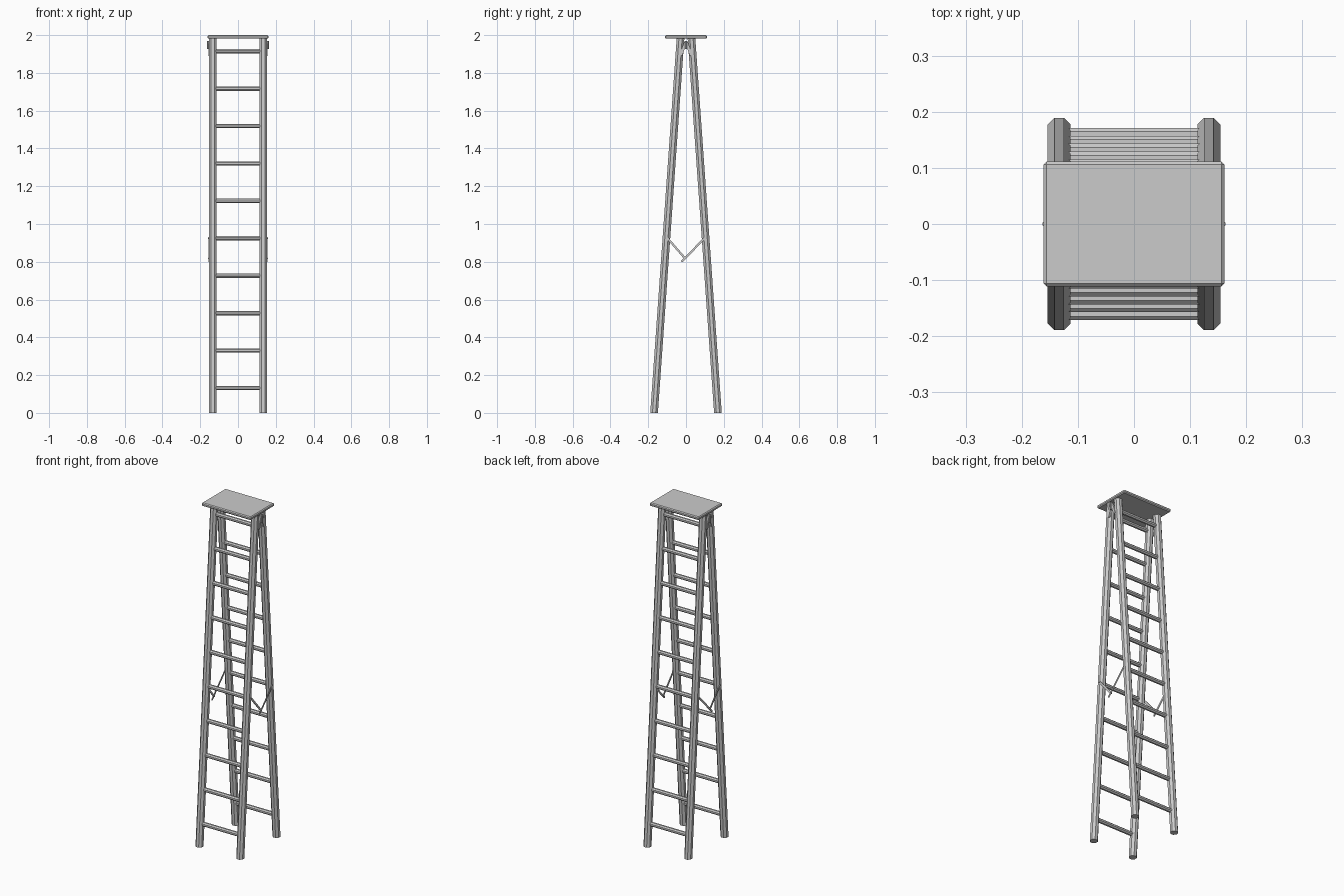
import bpy, bmesh, math
from mathutils import Vector

if "Cube" in bpy.data.objects:
    bpy.data.objects.remove(bpy.data.objects["Cube"])

H = 1.983            # rail height under the top board
FOOT, HEAD = 0.169, 0.029   # rail centre y at the floor and at the top
RAIL_X = 0.1335


def rail_y(z):
    return FOOT + (HEAD - FOOT) * z / H


def finish(bm, name):
    bmesh.ops.recalc_face_normals(bm, faces=bm.faces)
    me = bpy.data.meshes.new(name)
    bm.to_mesh(me)
    bm.free()
    ob = bpy.data.objects.new(name, me)
    bpy.context.collection.objects.link(ob)
    return ob


def loft(name, lower, upper):
    """Closed prism between two matching point rings."""
    bm = bmesh.new()
    a = [bm.verts.new(p) for p in lower]
    b = [bm.verts.new(p) for p in upper]
    n = len(a)
    for i in range(n):
        j = (i + 1) % n
        bm.faces.new((a[i], a[j], b[j], b[i]))
    bm.faces.new(a[::-1])
    bm.faces.new(b)
    return finish(bm, name)


def octagon(flat):
    """Octagon corners with the given half width across flats."""
    r = flat / math.cos(math.pi / 8)
    return [(r * math.cos(math.pi / 8 + k * math.pi / 4),
             r * math.sin(math.pi / 8 + k * math.pi / 4)) for k in range(8)]


def strip(name, p, q, width, x0, x1):
    """Flat bar between two (y, z) points, spanning x0 to x1."""
    p, q = Vector(p), Vector(q)
    d = (q - p).normalized() * width / 2
    n = Vector((-d.y, d.x))
    pts = [p - d * 0.4 + n, p - d + n * 0.4, p - d - n * 0.4, p - d * 0.4 - n,
           q + d * 0.4 - n, q + d - n * 0.4, q + d + n * 0.4, q + d * 0.4 + n]
    return loft(name, [(x0, *c) for c in pts], [(x1, *c) for c in pts])


# Rails and rungs of both ladder halves
for label, sy in (("front", -1), ("back", 1)):
    for side, sx in (("left", -1), ("right", 1)):
        ring = octagon(0.0203)
        loft(f"{label}_{side}_rail",
             [(sx * RAIL_X + u, sy * FOOT + v, 0) for u, v in ring],
             [(sx * RAIL_X + u, sy * HEAD + v, H) for u, v in ring])
    for i in range(10):
        z = 0.132 + i * 0.1981
        ring = octagon(0.0115)
        loft(f"{label}_rung_{i + 1}",
             [(-0.118, sy * rail_y(z) + u, z + v) for u, v in ring],
             [(0.118, sy * rail_y(z) + u, z + v) for u, v in ring])

# Top board with chamfered edges
bm = bmesh.new()
bmesh.ops.create_cube(bm, size=1)
for v in bm.verts:
    v.co = (v.co.x * 0.322, v.co.y * 0.222, 1.9905 + v.co.z * 0.019)
bmesh.ops.bevel(bm, geom=bm.edges[:], offset=0.005, segments=1, affect='EDGES')
finish(bm, "top_board")

for side, s in (("left", -1), ("right", 1)):
    # Hinge leaves and upright knuckle at the top
    for label, sy in (("front", -1), ("back", 1)):
        strip(f"{side}_{label}_hinge_leaf", (sy * 0.004, 1.96), (sy * 0.024, 1.898),
              0.014, s * 0.147, s * 0.157)
    ring = octagon(0.005)
    loft(f"{side}_hinge_knuckle",
         [(s * 0.158 + u, v, 1.926) for u, v in ring],
         [(s * 0.158 + u, v, 1.97) for u, v in ring])
    # Folding spreader arms, pivoting together at the middle
    strip(f"{side}_front_spreader", (-0.098, 0.925), (-0.006, 0.819),
          0.011, s * 0.150, s * 0.154)
    strip(f"{side}_back_spreader", (0.098, 0.925), (-0.020, 0.803),
          0.011, s * 0.154, s * 0.157)
    # Spreader rivets
    for k, (y, z) in enumerate(((-0.098, 0.925), (0.098, 0.925), (-0.006, 0.819))):
        ring = octagon(0.004)
        loft(f"{side}_spreader_rivet_{k + 1}",
             [(s * 0.148, y + u, z + v) for u, v in ring],
             [(s * 0.158, y + u, z + v) for u, v in ring])
